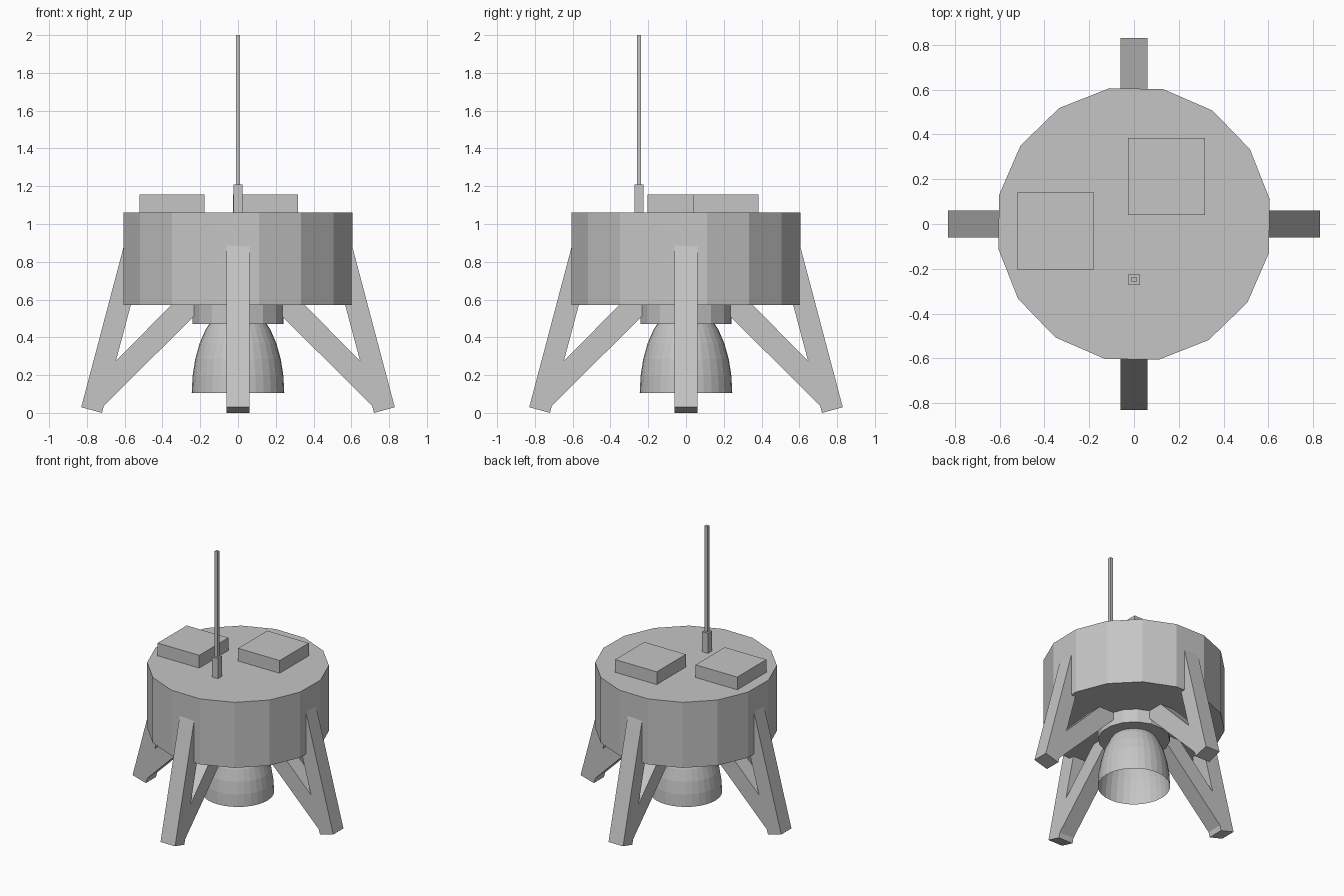
import bpy, bmesh, math
from mathutils import Matrix, Vector

cube = bpy.data.objects.get("Cube")
if cube:
    bpy.data.objects.remove(cube, do_unlink=True)

grey = bpy.data.materials.new("light_grey")
grey.use_nodes = True
colour = (0.56, 0.56, 0.56, 1)
grey.diffuse_color = colour
grey.node_tree.nodes["Principled BSDF"].inputs["Base Color"].default_value = colour


def add_object(name, bm):
    bmesh.ops.recalc_face_normals(bm, faces=bm.faces)
    mesh = bpy.data.meshes.new(name)
    bm.to_mesh(mesh)
    bm.free()
    mesh.materials.append(grey)
    obj = bpy.data.objects.new(name, mesh)
    bpy.context.collection.objects.link(obj)
    return obj


def box(name, x, y, half, z0, z1):
    bm = bmesh.new()
    bmesh.ops.create_cube(bm, size=1, matrix=Matrix.Translation((x, y, (z0 + z1) / 2))
                          @ Matrix.Diagonal((2 * half, 2 * half, z1 - z0, 1)))
    return add_object(name, bm)


def drum(name, radius, z0, z1, sides=16, turn=10.3):
    bm = bmesh.new()
    bmesh.ops.create_cone(bm, cap_ends=True, segments=sides, radius1=radius,
                          radius2=radius, depth=z1 - z0)
    first = min((math.atan2(v.co.y, v.co.x) % (math.tau / sides)) for v in bm.verts)
    bm.transform(Matrix.Translation((0, 0, (z0 + z1) / 2))
                 @ Matrix.Rotation(math.radians(turn) - first, 4, "Z"))
    return add_object(name, bm)


def strut(name, profile, half_width, angle):
    """Extrude an x-z outline across y, then turn it around the body."""
    bm = bmesh.new()
    face = bm.faces.new([bm.verts.new((x, -half_width, z)) for x, z in profile])
    out = bmesh.ops.extrude_face_region(bm, geom=[face])
    bmesh.ops.translate(bm, vec=Vector((0, 2 * half_width, 0)),
                        verts=[g for g in out["geom"] if isinstance(g, bmesh.types.BMVert)])
    bm.transform(Matrix.Rotation(angle, 4, "Z"))
    return add_object(name, bm)


# Main body and engine collar
drum("body", 0.616, 0.57, 1.06)
drum("engine_collar", 0.244, 0.47, 0.58)

# Open engine bell: a faceted half ellipsoid
bm = bmesh.new()
segments, rows = 32, 8
rings = []
for i in range(rows):
    a = math.pi / 2 * i / rows
    rings.append([bm.verts.new((0.245 * math.cos(a) * math.cos(math.tau * k / segments),
                                0.245 * math.cos(a) * math.sin(math.tau * k / segments),
                                0.105 + 0.47 * math.sin(a))) for k in range(segments)])
for low, high in zip(rings, rings[1:]):
    for k in range(segments):
        n = (k + 1) % segments
        bm.faces.new((low[k], low[n], high[n], high[k]))
add_object("engine_bell", bm)

# Four landing legs, each with a diagonal brace
leg = [(0.72, 0.0), (0.83, 0.03), (0.604, 0.885), (0.582, 0.95), (0.474, 0.92)]
brace = [(0.712, 0.035), (0.75, 0.17), (0.335, 0.59), (0.2, 0.59), (0.2, 0.545)]
for i, side in enumerate(("left", "back", "right", "front")):
    strut(side + "_leg", leg, 0.06, i * math.pi / 2)
    strut(side + "_brace", brace, 0.06, i * math.pi / 2)

# Equipment boxes on the deck
box("right_equipment_box", -0.35, -0.032, 0.172, 1.05, 1.155)
box("back_equipment_box", 0.145, 0.212, 0.172, 1.05, 1.155)

# Antenna
box("antenna_base", 0, -0.248, 0.024, 1.05, 1.21)
box("antenna_rod", 0, -0.248, 0.011, 1.2, 2.0)
